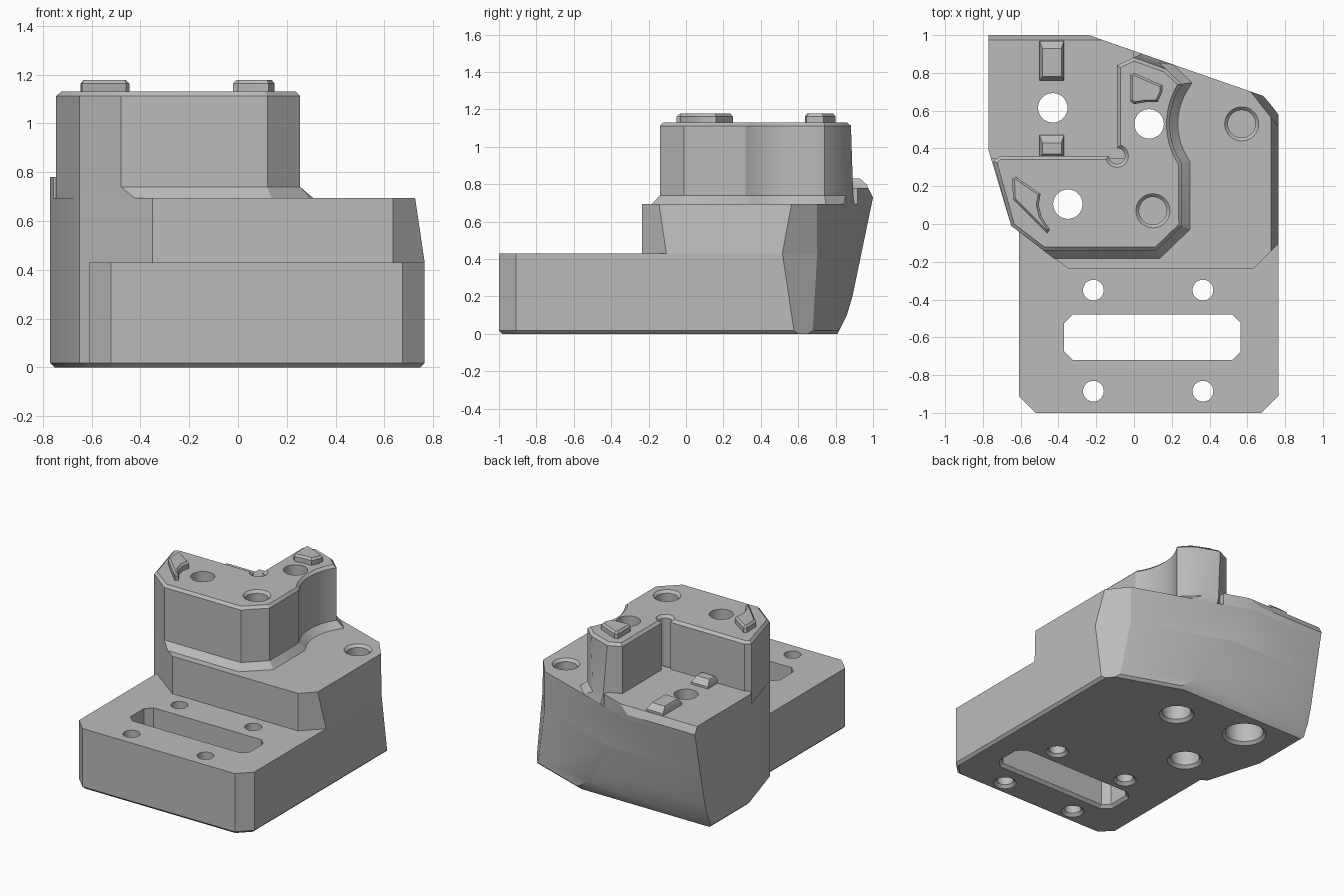
import bpy
import bmesh
from math import sin, cos, radians

cube = bpy.data.objects.get("Cube")
if cube:
    bpy.data.objects.remove(cube, do_unlink=True)

grey = bpy.data.materials.new("machined_grey")
grey.use_nodes = True
COLOUR = (0.5, 0.5, 0.5, 1)
grey.diffuse_color = COLOUR
for node in grey.node_tree.nodes:
    if node.type == 'BSDF_PRINCIPLED':
        node.inputs["Base Color"].default_value = COLOUR


def offset(points, dist):
    """Move each edge of a counter-clockwise outline outwards."""
    count = len(points)
    dists = dist if isinstance(dist, list) else [dist] * count
    normals = []
    for i, (x, y) in enumerate(points):
        u, v = points[(i + 1) % count]
        length = ((u - x) ** 2 + (v - y) ** 2) ** 0.5
        normals.append(((v - y) / length, (x - u) / length))
    result = []
    for i, (x, y) in enumerate(points):
        (ax, ay), (bx, by) = normals[i - 1], normals[i]
        da, db = dists[i - 1], dists[i]
        det = ax * by - ay * bx
        if abs(det) < 0.0001:
            result.append((x + bx * db, y + by * db))
        else:
            result.append((x + (da * by - db * ay) / det,
                           y + (db * ax - da * bx) / det))
    return result


def arc(cx, cy, r, start, end, steps):
    angles = [radians(start + (end - start) * i / steps) for i in range(steps + 1)]
    return [(cx + r * cos(a), cy + r * sin(a)) for a in angles]


def loft(bm, rings):
    """Closed solid through outlines at rising heights."""
    loops = [[bm.verts.new((x, y, z)) for x, y in pts] for z, pts in rings]
    for low, high in zip(loops, loops[1:]):
        for i in range(len(low)):
            j = (i + 1) % len(low)
            bm.faces.new((low[i], low[j], high[j], high[i]))
    bm.faces.new(list(reversed(loops[0])))
    bm.faces.new(loops[-1])


def slice_off(bm, co, no):
    """Cut away everything beyond a plane and cap the opening."""
    bmesh.ops.bisect_plane(bm, geom=bm.verts[:] + bm.edges[:] + bm.faces[:],
                           dist=0.00001, plane_co=co, plane_no=no, clear_outer=True)
    edges = [e for e in bm.edges if e.is_boundary]
    if edges:
        bmesh.ops.holes_fill(bm, edges=edges, sides=0)


def finish(name, bm):
    bmesh.ops.recalc_face_normals(bm, faces=bm.faces[:])
    mesh = bpy.data.meshes.new(name)
    bm.to_mesh(mesh)
    bm.free()
    mesh.materials.append(grey)
    obj = bpy.data.objects.new(name, mesh)
    bpy.context.scene.collection.objects.link(obj)
    return obj


def solid(name, rings, planes=()):
    bm = bmesh.new()
    loft(bm, rings)
    for co, no in planes:
        slice_off(bm, co, no)
    return finish(name, bm)


# Rounded, leaning back shared by the stacked blocks
profile = [(0.81, 0), (0.86, 0.1), (0.89, 0.2), (1.0, 0.73), (0.975, 0.78)]
back = [((0, y, z), (0, w - z, y - v))
        for (y, z), (v, w) in zip(profile, profile[1:])]

# Lower body with front plate and chamfered underside
STEP, SHELF, FLOOR, TOP = 0.43, 0.695, 0.78, 1.13
rear = [(0.765, 0.65), (-0.24, 1.0), (-0.77, 1.0), (-0.77, 0.39), (-0.65, -0.01)]
foot = [(-0.52, -1), (0.675, -1), (0.765, -0.91)] + rear + [(-0.61, -0.04), (-0.61, -0.91)]
lower = solid("lower_body", [(0, offset(foot, -0.018)), (0.018, foot), (STEP, foot)],
              back + [((0.765, 0.58, 0), (0.78, 0.62, 0.093))])

# Upper body with tapered side
shelf = [(-0.35, -0.235), (0.635, -0.235), (0.765, -0.105)] + rear
upper = solid("upper_body", [(STEP, shelf), (SHELF, shelf)],
              back + [((0.765, 0.515, STEP), (0.78, 0.62, 0)),
                      ((0.765, 0, STEP), (0.27, 0, 0.04))])

# Raised pocket floor
pocket = [(-0.757, 0.345), (0, 0.345), (0, 0.916), (-0.24, 1), (-0.77, 1), (-0.77, 0.39)]
floor = solid("pocket_floor", [(SHELF, pocket), (FLOOR, pocket)], back)

# L-shaped tower: scooped side, relieved inner corner, flared foot
scoop = arc(0.57, 0.53, 0.38, 213.7, 146.3, 12)
relief = arc(-0.09, 0.36, 0.042, 90, -180, 18)
wall = ([(-0.48, -0.14), (0.12, -0.14), (0.255, -0.01)] + scoop
        + [(0.17, 0.82), (0, 0.882), (-0.09, 0.84)] + relief
        + [(-0.71, 0.36), (-0.745, 0.33), (-0.65, -0.01)])
outer = 3 + len(scoop)
plain = len(wall) - outer - 1
flare = offset(wall, [0.042] * outer + [0.033] + [0] * plain)
base = offset(wall, [0] * outer + [0.02] + [0] * plain)
tower = solid("tower", [(SHELF, flare), (0.74, base), (TOP - 0.018, wall),
                        (TOP, offset(wall, -0.018))])


# Locating pads
def pad(name, pts, z, height):
    return solid(name, [(z - 0.01, pts), (z + height - 0.015, pts),
                        (z + height, offset(pts, -0.012))])


pad("left_top_pad", [(-0.02, 0.65), (0, 0.635), (0.06, 0.645), (0.125, 0.645),
                     (0.15, 0.7), (0.15, 0.735), (0, 0.8), (-0.02, 0.79)], TOP, 0.048)
pad("right_top_pad", [(-0.46, -0.05), (-0.445, -0.03), (-0.49, 0.04), (-0.505, 0.1),
                      (-0.495, 0.16), (-0.625, 0.25), (-0.645, 0.24), (-0.64, 0.13)],
    TOP, 0.048)
for name, y0, y1 in (("front_locator", 0.35, 0.47), ("back_locator", 0.76, 0.97)):
    pts = [(-0.5, y0), (-0.37, y0), (-0.37, y1), (-0.5, y1)]
    top = [(-0.485, y0 + 0.02), (-0.385, y0 + 0.02), (-0.385, y1 - 0.04), (-0.485, y1 - 0.04)]
    solid(name, [(FLOOR - 0.01, pts), (FLOOR + 0.015, pts), (FLOOR + 0.05, top)])

# Hole cutters gathered in one mesh
cut = bmesh.new()


def drill(x, y, steps):
    loft(cut, [(z, arc(x, y, r, 0, 348.75, 31)) for z, r in steps])


# Counterbored through holes
for x, y, bore in ((-0.43, 0.615, 0.125), (0.08, 0.53, 0.095), (-0.35, 0.105, 0.095)):
    drill(x, y, [(-0.01, bore + 0.03), (0.02, bore), (0.3, bore),
                 (0.301, 0.078), (TOP + 0.1, 0.078)])
# Blind holes with chamfered mouths
for x, y, z in ((0.1, 0.07, TOP), (0.57, 0.53, SHELF)):
    drill(x, y, [(z - 0.35, 0.073), (z - 0.018, 0.073), (z + 0.01, 0.1)])
# Plate holes
for x in (-0.215, 0.365):
    for y in (-0.35, -0.885):
        drill(x, y, [(-0.01, 0.085), (0.02, 0.055), (STEP + 0.1, 0.055)])
# Slot
slot = [(-0.325, -0.72), (0.52, -0.72), (0.565, -0.675), (0.565, -0.525),
        (0.52, -0.48), (-0.325, -0.48), (-0.37, -0.525), (-0.37, -0.675)]
loft(cut, [(-0.01, offset(slot, 0.03)), (0.02, slot), (STEP + 0.1, slot)])
cutter = finish("hole_cutter", cut)
cutter.hide_render = True

for obj in (lower, upper, floor, tower):
    mod = obj.modifiers.new("holes", 'BOOLEAN')
    mod.operation = 'DIFFERENCE'
    mod.solver = 'EXACT'
    mod.object = cutter
    bpy.context.view_layer.objects.active = obj
    bpy.ops.object.modifier_apply(modifier=mod.name)
bpy.data.objects.remove(cutter, do_unlink=True)

# Smooth shading with crisp edges
for obj in bpy.context.scene.objects:
    if obj.type == 'MESH' and grey.name in obj.data.materials:
        bpy.ops.object.select_all(action='DESELECT')
        obj.select_set(True)
        bpy.context.view_layer.objects.active = obj
        bpy.ops.object.shade_smooth_by_angle(angle=radians(28))
